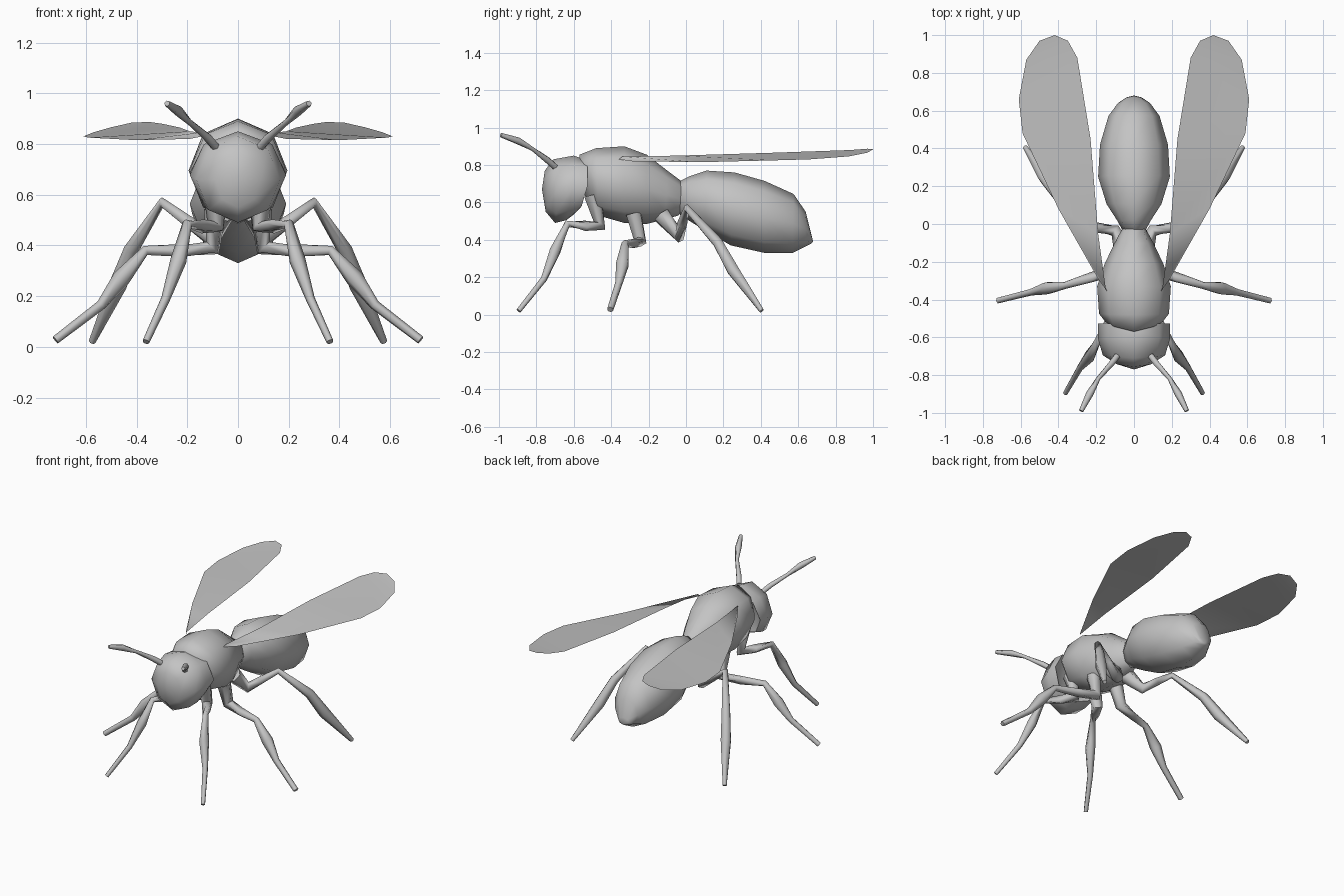
import bpy, bmesh, math
from mathutils import Vector

grey = bpy.data.materials.new("chitin grey")
grey.diffuse_color = (0.55, 0.55, 0.55, 1)


def finish(name, bm, mirror=False, angle=75, recalc=True):
    """Turn a bmesh into a smooth shaded object, optionally mirrored in x."""
    if recalc:
        bmesh.ops.recalc_face_normals(bm, faces=bm.faces)
    mesh = bpy.data.meshes.new(name)
    bm.to_mesh(mesh)
    bm.free()
    ob = bpy.data.objects.new(name, mesh)
    bpy.context.collection.objects.link(ob)
    mesh.materials.append(grey)
    if mirror:
        ob.modifiers.new("mirror", 'MIRROR').use_mirror_merge = False
    bpy.ops.object.select_all(action='DESELECT')
    ob.select_set(True)
    bpy.context.view_layer.objects.active = ob
    bpy.ops.object.shade_smooth_by_angle(angle=math.radians(angle))
    return ob


def skin(bm, rings):
    """Bridge consecutive vertex rings with quads."""
    n = len(rings[0])
    for a, b in zip(rings, rings[1:]):
        for i in range(n):
            j = (i + 1) % n
            bm.faces.new((a[i], a[j], b[j], b[i]))


def body(name, stations, start, end, sides=8):
    """Loft rings given as (top y, top z, bottom y, bottom z, half width, side shift in y)."""
    bm = bmesh.new()
    rings = []
    for ty, tz, by, bz, w, shift in stations:
        ring = []
        for i in range(sides):
            a = 2 * math.pi * i / sides
            c, s = math.cos(a), math.sin(a)
            ring.append(bm.verts.new((w * s,
                                      (ty + by) / 2 + (ty - by) / 2 * c + shift * abs(s),
                                      (tz + bz) / 2 + (tz - bz) / 2 * c)))
        rings.append(ring)
    skin(bm, rings)
    for ring, (y, z) in ((rings[0], start), (rings[-1], end)):
        tip = bm.verts.new((0, y, z))
        for i in range(sides):
            bm.faces.new((ring[i], ring[(i + 1) % sides], tip))
    return finish(name, bm)


def limb(name, points, sides=6):
    """Tube through (x, y, z, radius) points, mirrored to both sides."""
    bm = bmesh.new()
    pos = [Vector(p[:3]) for p in points]
    rings = []
    for k, p in enumerate(pos):
        before = (p - pos[k - 1]).normalized() if k else Vector()
        after = (pos[k + 1] - p).normalized() if k + 1 < len(pos) else Vector()
        t = (before + after).normalized()
        u = t.cross(Vector((0.8, -0.6, 0.1))).normalized()
        v = t.cross(u)
        r = points[k][3]
        rings.append([bm.verts.new(p + r * (u * math.cos(a) + v * math.sin(a)))
                      for a in (2 * math.pi * i / sides for i in range(sides))])
    skin(bm, rings)
    bm.faces.new(rings[0])
    bm.faces.new(rings[-1])
    return finish(name, bm, mirror=True)


# Body sections
body("head", [
    (-0.565, 0.82, -0.60, 0.56, 0.15, 0.02),
    (-0.555, 0.835, -0.60, 0.535, 0.19, 0.05),
    (-0.60, 0.85, -0.64, 0.505, 0.19, 0.01),
    (-0.71, 0.83, -0.70, 0.49, 0.165, 0.01),
    (-0.755, 0.77, -0.75, 0.55, 0.09, 0.01),
], (-0.57, 0.69), (-0.77, 0.67))

body("thorax", [
    (-0.57, 0.855, -0.53, 0.61, 0.15, 0.03),
    (-0.48, 0.89, -0.47, 0.53, 0.185, 0),
    (-0.33, 0.90, -0.33, 0.49, 0.195, 0),
    (-0.21, 0.855, -0.21, 0.485, 0.155, 0),
    (-0.10, 0.77, -0.11, 0.51, 0.105, 0),
    (-0.02, 0.71, -0.04, 0.53, 0.065, 0),
], (-0.57, 0.72), (0.03, 0.62))

body("abdomen", [
    (-0.04, 0.71, -0.03, 0.53, 0.06, 0),
    (0.02, 0.74, 0.02, 0.50, 0.09, 0),
    (0.11, 0.77, 0.10, 0.45, 0.145, 0),
    (0.26, 0.76, 0.24, 0.37, 0.19, 0),
    (0.42, 0.715, 0.42, 0.33, 0.18, 0),
    (0.575, 0.645, 0.57, 0.33, 0.135, 0),
    (0.64, 0.55, 0.64, 0.365, 0.085, 0),
    (0.67, 0.43, 0.67, 0.38, 0.04, 0),
], (-0.06, 0.62), (0.68, 0.39))

# Antennae
limb("antennae", [
    (0.09, -0.70, 0.79, 0.018), (0.12, -0.74, 0.825, 0.018),
    (0.19, -0.82, 0.885, 0.012), (0.235, -0.90, 0.93, 0.02),
    (0.28, -0.99, 0.96, 0.012)])

# Legs, from hip to foot
limb("front_legs", [
    (0.09, -0.50, 0.64, 0.05), (0.09, -0.46, 0.475, 0.035),
    (0.14, -0.54, 0.475, 0.028), (0.20, -0.635, 0.485, 0.02),
    (0.235, -0.70, 0.34, 0.032), (0.285, -0.76, 0.19, 0.018),
    (0.363, -0.895, 0.02, 0.014)])
limb("middle_legs", [
    (0.09, -0.28, 0.54, 0.045), (0.10, -0.245, 0.39, 0.035),
    (0.22, -0.28, 0.38, 0.027), (0.365, -0.325, 0.38, 0.02),
    (0.46, -0.34, 0.27, 0.036), (0.54, -0.36, 0.165, 0.02),
    (0.72, -0.405, 0.027, 0.017)])
limb("hind_legs", [
    (0.06, -0.13, 0.53, 0.05), (0.10, -0.035, 0.42, 0.035),
    (0.19, -0.02, 0.49, 0.027), (0.30, 0.005, 0.57, 0.02),
    (0.42, 0.17, 0.385, 0.03), (0.475, 0.25, 0.24, 0.036),
    (0.575, 0.405, 0.02, 0.014)])

# Wings: thin cambered sheets between an inner and an outer edge
inner = [(0.15, -0.34, 0.845), (0.19, -0.05, 0.85), (0.23, 0.45, 0.865),
         (0.30, 0.88, 0.88), (0.35, 0.97, 0.887), (0.42, 1.0, 0.884)]
outer = [(0.25, -0.27, 0.805), (0.40, 0.08, 0.815), (0.59, 0.48, 0.825),
         (0.61, 0.66, 0.83), (0.57, 0.87, 0.846), (0.50, 0.97, 0.866)]
outer[0] = (0.19, -0.29, 0.82)
bm = bmesh.new()
a = [bm.verts.new(p) for p in inner]
b = [bm.verts.new(p) for p in outer]
for i in range(len(a) - 1):
    bm.faces.new((a[i], b[i], b[i + 1], a[i + 1]))
root = bm.verts.new((0.14, -0.36, 0.83))
bm.faces.new((root, b[0], a[0]))
finish("wings", bm, mirror=True, recalc=False)
